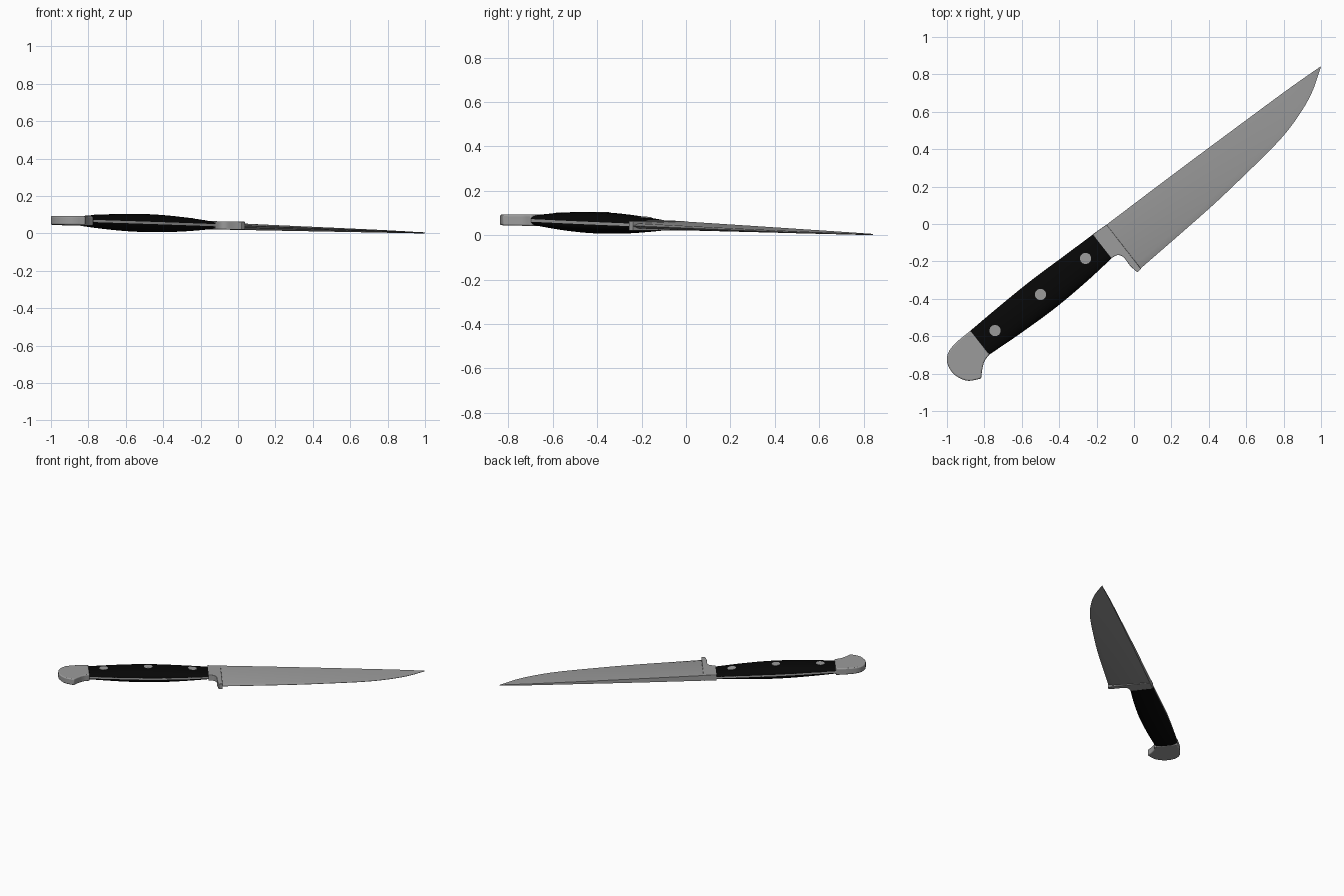
import bpy, bmesh, math
from mathutils import Vector

if "Cube" in bpy.data.objects:
    bpy.data.objects.remove(bpy.data.objects["Cube"])


def mid(x, y):
    # height of the knife's centre plane: it slopes down towards the tip
    return 0.0405 - 0.0272 * (0.8 * x + 0.6 * y)


def smooth_path(pts, n):
    # resample a Catmull-Rom curve through pts to n+1 evenly spaced points
    p = [Vector(q) for q in pts]
    p = [2 * p[0] - p[1]] + p + [2 * p[-1] - p[-2]]
    fine = []
    for i in range(1, len(p) - 2):
        a, b, c, d = p[i - 1:i + 3]
        for k in range(20):
            t = k / 20
            fine.append(0.5 * (2 * b + (c - a) * t + (2 * a - 5 * b + 4 * c - d) * t * t
                               + (3 * b - a - 3 * c + d) * t ** 3))
    fine.append(p[-2])
    dist = [0]
    for a, b in zip(fine, fine[1:]):
        dist.append(dist[-1] + (b - a).length)
    out, j = [], 0
    for k in range(n + 1):
        s = dist[-1] * k / n
        while j < len(fine) - 2 and dist[j + 1] < s:
            j += 1
        f = (s - dist[j]) / (dist[j + 1] - dist[j])
        out.append(fine[j].lerp(fine[j + 1], min(f, 1)))
    return out


def material(name, v):
    m = bpy.data.materials.new(name)
    m.diffuse_color = (v, v, v, 1)
    m.use_nodes = True
    m.node_tree.nodes["Principled BSDF"].inputs["Base Color"].default_value = m.diffuse_color
    return m


steel = material("steel", 0.33)
black = material("black_handle", 0.002)


def finish(name, bm, mat=steel, bevel=0, angle=30):
    bmesh.ops.recalc_face_normals(bm, faces=bm.faces)
    me = bpy.data.meshes.new(name)
    bm.to_mesh(me)
    bm.free()
    ob = bpy.data.objects.new(name, me)
    bpy.context.collection.objects.link(ob)
    me.materials.append(mat)
    if bevel:
        m = ob.modifiers.new("bevel", 'BEVEL')
        m.width, m.segments = bevel, 3
        m.limit_method, m.angle_limit = 'ANGLE', math.radians(50)
    bpy.ops.object.select_all(action='DESELECT')
    ob.select_set(True)
    bpy.context.view_layer.objects.active = ob
    bpy.ops.object.shade_smooth_by_angle(angle=math.radians(angle))
    return ob


def plate(name, outline, half, bevel=0):
    # flat outline extruded evenly about the centre plane
    bm = bmesh.new()
    low = bm.faces.new([bm.verts.new((x, y, mid(x, y) - half)) for x, y in outline])
    top = bmesh.ops.extrude_face_region(bm, geom=[low])["geom"]
    bmesh.ops.translate(bm, vec=(0, 0, 2 * half),
                        verts=[g for g in top if isinstance(g, bmesh.types.BMVert)])
    return finish(name, bm, bevel=bevel)


def loft(name, side_a, side_b, section, mat=steel, angle=30):
    # section(s, width) gives a closed ring of (position across, height)
    bm = bmesh.new()
    rings = []
    for i, (a, b) in enumerate(zip(side_a, side_b)):
        ring = []
        for w, h in section(i / (len(side_a) - 1), (b - a).length):
            p = a.lerp(b, w)
            ring.append(bm.verts.new((p.x, p.y, mid(p.x, p.y) + h)))
        rings.append(ring)
    n = len(rings[0])
    for r, q in zip(rings, rings[1:]):
        for k in range(n):
            bm.faces.new((r[k], r[(k + 1) % n], q[(k + 1) % n], q[k]))
    bm.faces.new(rings[0])
    bm.faces.new(rings[-1])
    return finish(name, bm, mat, angle=angle)


# Blade: wedge section with a ground cutting bevel
N = 40
spine = smooth_path([(-0.15, -0.006), (0.23, 0.281), (0.618, 0.569), (0.83, 0.725), (0.997, 0.842)], N)
edge = smooth_path([(0.033, -0.24), (0.38, 0.063), (0.565, 0.236), (0.767, 0.436),
                    (0.874, 0.57), (0.95, 0.70), (0.999, 0.839)], N)


def blade_section(s, width):
    h = 0.017 * (1 - s) + 0.003
    w = 1 - min(0.4, 0.032 / width)
    g = h * (1 - 0.5 * w)
    return [(0, h), (w, g), (1, 0.001), (1, -0.001), (w, -g), (0, -h)]


loft("blade", spine, edge, blade_section, angle=25)

# Bolster with finger guard
guard_curve = smooth_path([(0.019, -0.259), (-0.02, -0.224), (-0.056, -0.178),
                           (-0.088, -0.166), (-0.122, -0.184)], 14)
plate("bolster", [(-0.222, -0.056), (-0.147, -0.003), (0.038, -0.240)]
      + [tuple(p) for p in guard_curve], 0.0215, 0.003)

# Handle: full tang between two rounded scales
back = smooth_path([(-0.22, -0.056), (-0.37, -0.168), (-0.55, -0.302), (-0.72, -0.44), (-0.874, -0.57)], 28)
belly = smooth_path([(-0.12, -0.184), (-0.255, -0.309), (-0.42, -0.448), (-0.60, -0.58), (-0.773, -0.698)], 28)
plate("tang", [tuple(p) for p in back + belly[::-1]], 0.006)


def handle_half(s):
    return 0.0225 + 0.004 * s + 0.0235 * max(0, math.sin(math.pi * s)) ** 0.9


def scale_section(sign):
    def section(s, width):
        ring = [(1, sign * 0.005), (0, sign * 0.005)]
        for k in range(17):
            c = -math.cos(math.pi * k / 16)
            h = 0.007 + (handle_half(s) - 0.007) * (1 - abs(c) ** 2.5) ** 0.55
            ring.append(((c + 1) / 2, sign * h))
        return ring
    return section


for side, sign in (("upper", 1), ("lower", -1)):
    loft(side + "_scale", back, belly, scale_section(sign), black, 40)

# Rivets: nearly flush discs that follow the slope of the upper scale
start, end = (back[0] + belly[0]) / 2, (back[-1] + belly[-1]) / 2
axis = end - start
for i, (x, y) in enumerate([(-0.259, -0.184), (-0.50, -0.377), (-0.743, -0.57)]):
    bm = bmesh.new()
    bmesh.ops.create_cone(bm, cap_ends=True, segments=24, radius1=0.03, radius2=0.03, depth=1)
    for v in bm.verts:
        p = Vector((v.co.x + x, v.co.y + y))
        surface = mid(*p) + handle_half((p - start).dot(axis) / axis.length_squared)
        v.co = (p.x, p.y, surface + (0.001 if v.co.z > 0 else -0.012))
    finish("rivet_%d" % (i + 1), bm)

# Hooked pommel
hook = smooth_path([(-0.874, -0.57), (-0.954, -0.637), (-0.994, -0.69), (-0.998, -0.746), (-0.96, -0.806),
                    (-0.89, -0.838), (-0.817, -0.826)], 26)
throat = smooth_path([(-0.813, -0.785), (-0.80, -0.735), (-0.773, -0.698)], 8)
pommel = plate("pommel", [tuple(p) for p in hook + throat], 0.0255, 0.007)
for v in pommel.data.vertices:
    # slightly thinner and lower towards the butt
    f = min(1, max(0, (-0.8 * v.co.x - 0.6 * v.co.y - 1.04) / 0.24))
    m = mid(v.co.x, v.co.y)
    v.co.z = m - 0.003 * f + (v.co.z - m) * (1 - 0.12 * f)

# Rest the knife on the ground
bpy.context.view_layer.update()
low = min(v.co.z for o in bpy.data.objects for v in o.data.vertices)
for o in bpy.data.objects:
    o.location.z -= low
